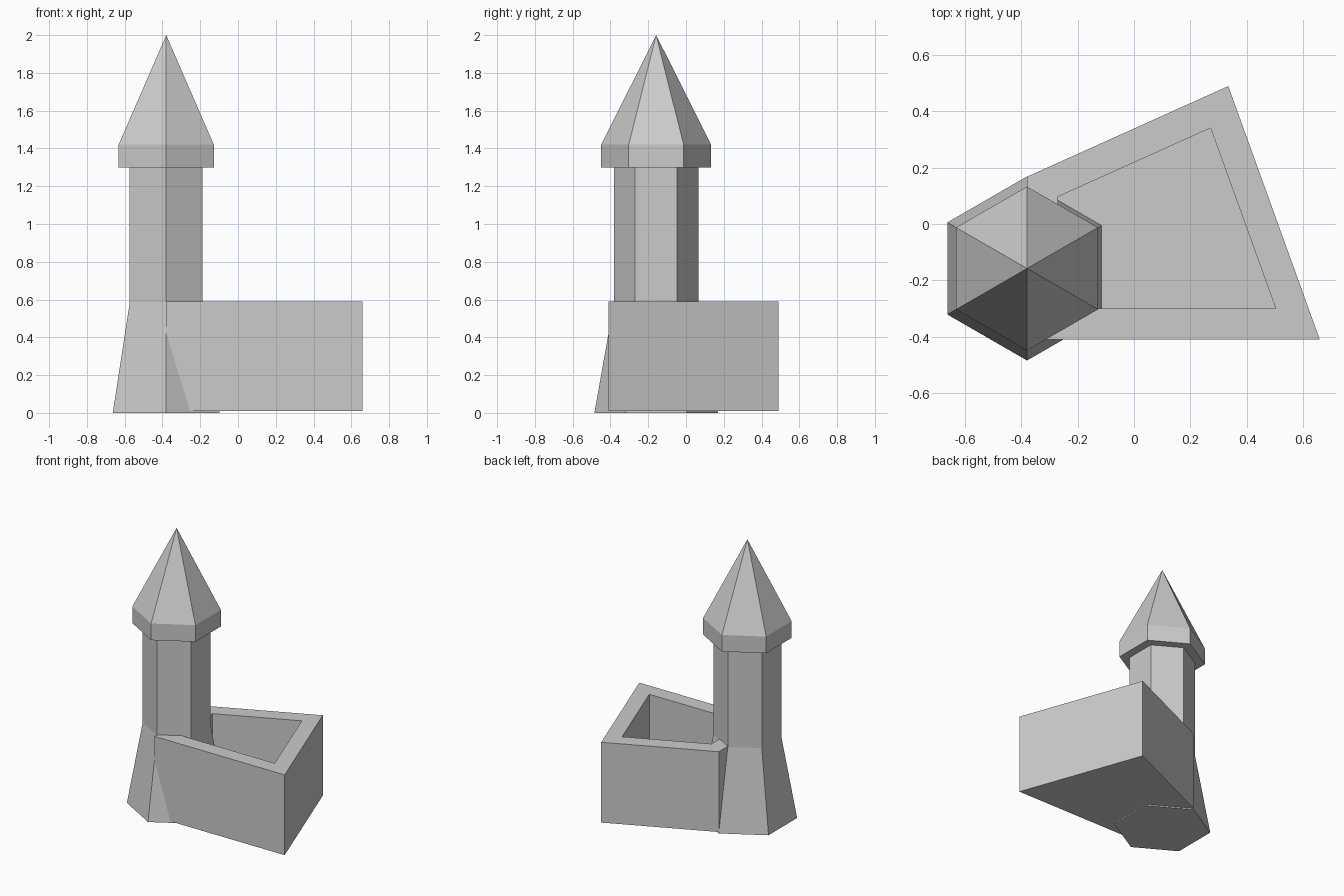
import bpy, bmesh
from math import sin, cos, pi

if "Cube" in bpy.data.objects:
    bpy.data.objects.remove(bpy.data.objects["Cube"])

CX, CY = -0.38, -0.158   # tower axis
SIDES = 6


def finish(bm, name):
    bmesh.ops.recalc_face_normals(bm, faces=bm.faces)
    mesh = bpy.data.meshes.new(name)
    bm.to_mesh(mesh)
    bm.free()
    obj = bpy.data.objects.new(name, mesh)
    bpy.context.collection.objects.link(obj)
    return obj


def hex_lathe(name, profile):
    """Six-sided stack of (radius, z) rings; radius 0 makes a point."""
    bm = bmesh.new()
    rings = []
    for r, z in profile:
        n = SIDES if r > 0 else 1
        rings.append([bm.verts.new((CX + r * cos(pi / 2 + 2 * pi * i / SIDES),
                                    CY + r * sin(pi / 2 + 2 * pi * i / SIDES), z))
                      for i in range(n)])
    for a, b in zip(rings, rings[1:]):
        for i in range(SIDES):
            j = (i + 1) % SIDES
            top = [b[j], b[i]] if len(b) > 1 else [b[0]]
            bm.faces.new([a[i], a[j]] + top)
    for ring in (rings[0], rings[-1]):
        if len(ring) > 1:
            bm.faces.new(ring)
    return finish(bm, name)


# Tower with flared foot
hex_lathe("tower", [(0.327, 0.0), (0.223, 0.585), (0.223, 1.3)])

# Pointed roof with straight collar
hex_lathe("roof", [(0.291, 1.3), (0.291, 1.42), (0, 2.0)])

# Courtyard wall: four-sided block, hollowed from the top
bm = bmesh.new()
outline = [(-0.38, -0.41), (0.66, -0.41), (0.335, 0.49), (-0.38, 0.168)]
bottom = [bm.verts.new((x, y, 0.01)) for x, y in outline]
top = [bm.verts.new((x, y, 0.59)) for x, y in outline]
bm.faces.new(bottom[::-1])
for i in range(4):
    j = (i + 1) % 4
    bm.faces.new((bottom[i], bottom[j], top[j], top[i]))
rim = bm.faces.new(top)
bm.normal_update()
bmesh.ops.inset_individual(bm, faces=[rim], thickness=0.11, use_even_offset=True)
floor = bmesh.ops.extrude_discrete_faces(bm, faces=[rim])["faces"][0]
bmesh.ops.translate(bm, verts=floor.verts, vec=(0, 0, -0.47))
finish(bm, "courtyard_wall")
